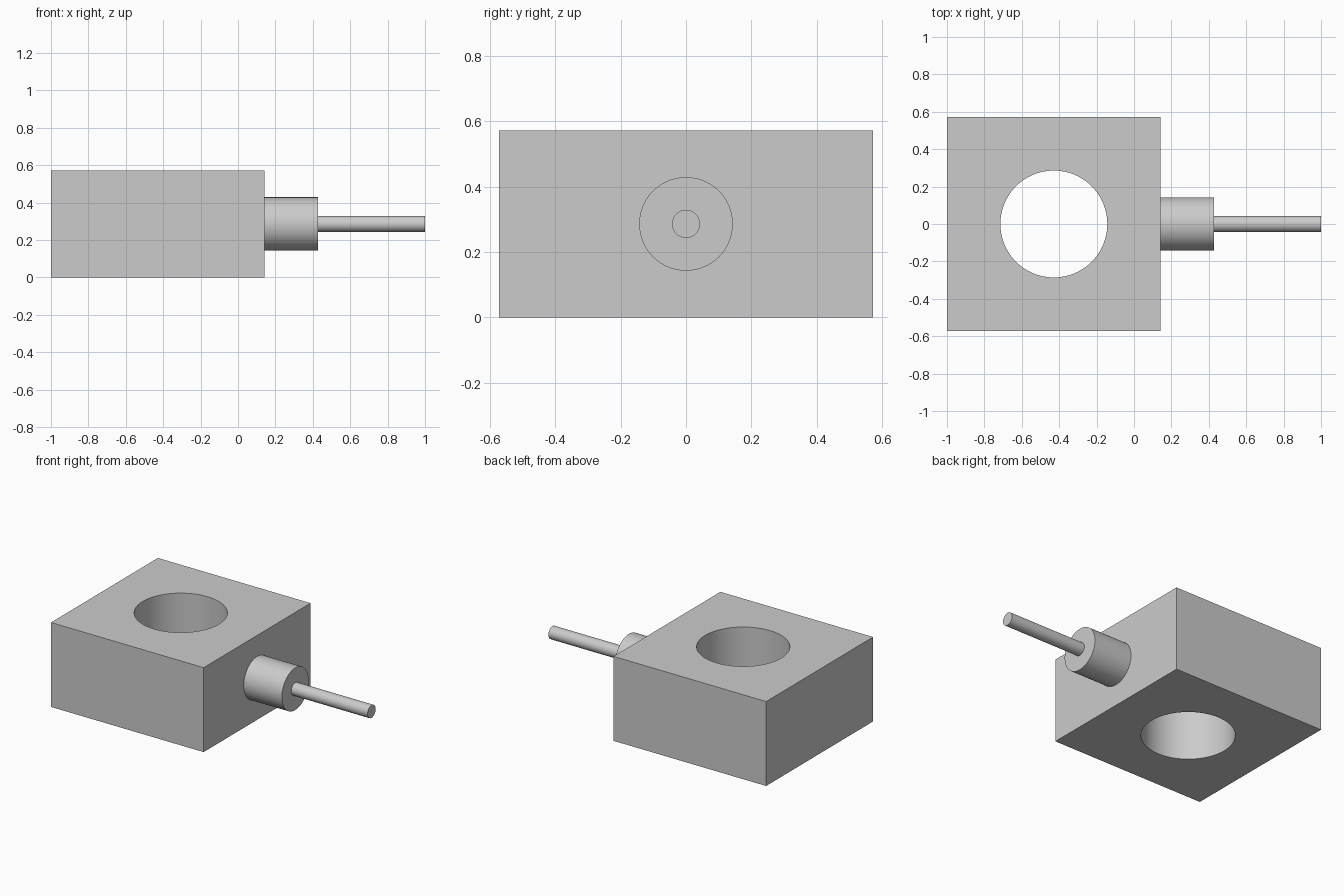
import bpy
import math

cube = bpy.data.objects.get("Cube")
if cube:
    bpy.data.objects.remove(cube, do_unlink=True)

U = 2 / 7            # base module of the part
MID = U              # height of the shaft axis
BODY_X = -1 + 2 * U  # centre of the block and bore

grey = bpy.data.materials.new("plain_grey")
grey.use_nodes = True
grey.diffuse_color = (0.6, 0.6, 0.6, 1)
grey.node_tree.nodes["Principled BSDF"].inputs["Base Color"].default_value = (0.6, 0.6, 0.6, 1)


def cylinder(name, radius, length, location, along_x=True):
    rotation = (0, math.pi / 2, 0) if along_x else (0, 0, 0)
    bpy.ops.mesh.primitive_cylinder_add(
        vertices=96, radius=radius, depth=length, location=location, rotation=rotation)
    obj = bpy.context.object
    obj.name = name
    obj.data.materials.append(grey)
    bpy.ops.object.shade_smooth_by_angle(angle=math.radians(30))
    return obj


# Block with a vertical through bore
bpy.ops.mesh.primitive_cube_add(size=1, location=(BODY_X, 0, MID))
block = bpy.context.object
block.name = "block"
block.scale = (4 * U, 4 * U, 2 * U)
bpy.ops.object.transform_apply(location=False, rotation=False, scale=True)
block.data.materials.append(grey)

cutter = cylinder("bore_cutter", U, 3 * U, (BODY_X, 0, MID), along_x=False)
cutter.hide_render = True
bore = block.modifiers.new("bore", 'BOOLEAN')
bore.operation = 'DIFFERENCE'
bore.solver = 'EXACT'
bore.object = cutter

bpy.ops.object.select_all(action='DESELECT')
block.select_set(True)
bpy.context.view_layer.objects.active = block
bpy.ops.object.modifier_apply(modifier="bore")
bpy.data.objects.remove(cutter, do_unlink=True)
bpy.ops.object.shade_smooth_by_angle(angle=math.radians(30))

# Collar and thin rod projecting from the side
side = BODY_X + 2 * U
cylinder("collar", U / 2, U, (side + U / 2, 0, MID))
cylinder("rod", 0.15 * U, 2 * U, (side + 2 * U, 0, MID))
